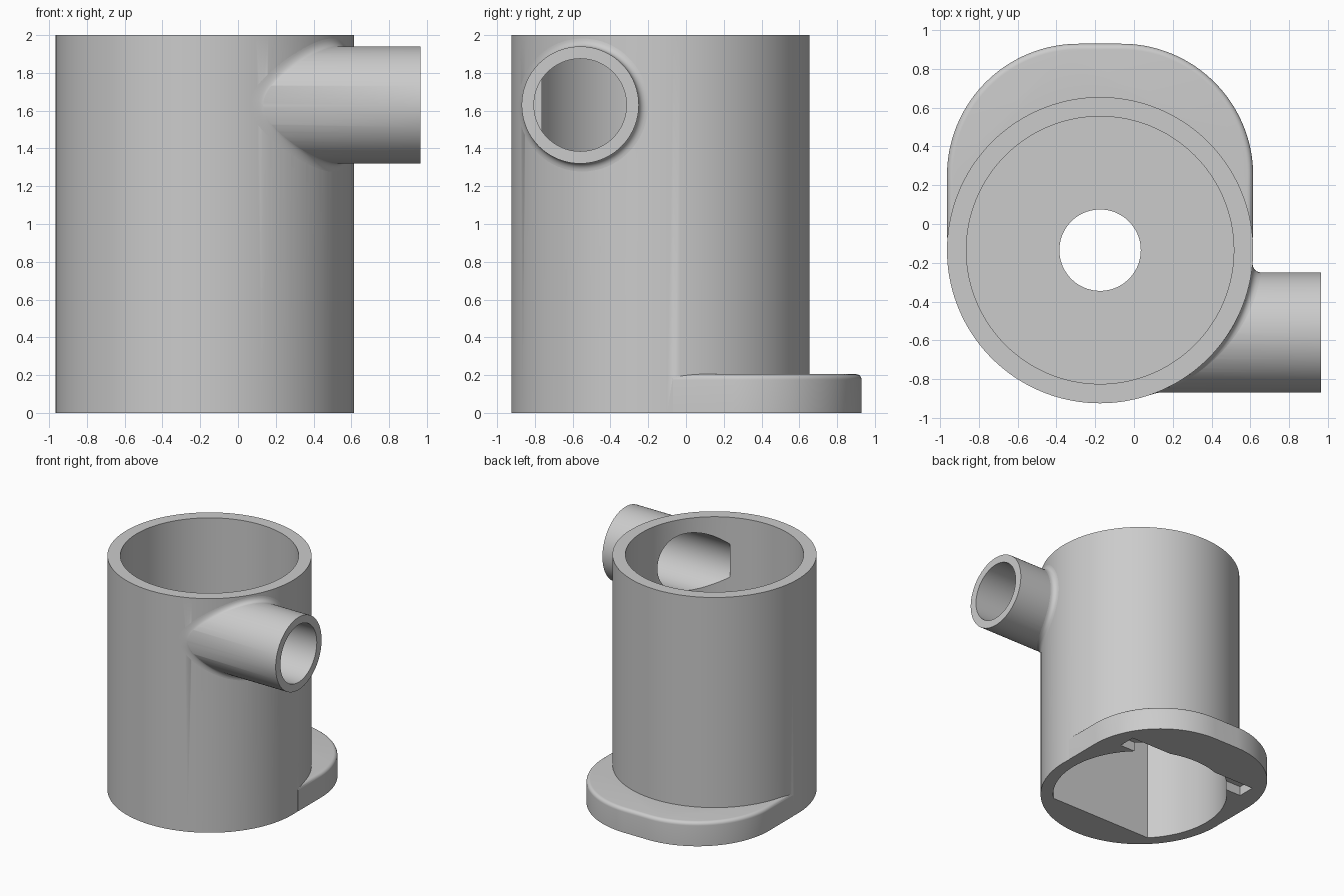
import bpy, bmesh
from math import sin, cos, pi, sqrt
from mathutils import Matrix, Vector

if "Cube" in bpy.data.objects:
    bpy.data.objects.remove(bpy.data.objects["Cube"])

# Main dimensions
CX, CY = -0.175, -0.135          # axis of the tank
R_OUT, R_IN = 0.79, 0.69
FLOOR_TOP, FLOOR_BOTTOM = 1.1, 1.0
PIPE_Y, PIPE_Z, PIPE_R, PIPE_BORE = -0.56, 1.63, 0.31, 0.245
PIPE_START, PIPE_END = 0.115, 0.965

grey = bpy.data.materials.new("plain_grey")
grey.use_nodes = True
grey.diffuse_color = (0.6, 0.6, 0.6, 1)
grey.node_tree.nodes["Principled BSDF"].inputs["Base Color"].default_value = (0.6, 0.6, 0.6, 1)


def finish(name, bm):
    mesh = bpy.data.meshes.new(name)
    bm.to_mesh(mesh)
    bm.free()
    mesh.materials.append(grey)
    obj = bpy.data.objects.new(name, mesh)
    bpy.context.scene.collection.objects.link(obj)
    return obj


def loft(name, rings):
    """Closed solid through rings of equal point count."""
    bm = bmesh.new()
    loops = [[bm.verts.new(p) for p in ring] for ring in rings]
    n = len(loops[0])
    for a, b in zip(loops, loops[1:]):
        for i in range(n):
            j = (i + 1) % n
            bm.faces.new((a[i], a[j], b[j], b[i]))
    bm.faces.new(loops[0][::-1])
    bm.faces.new(loops[-1])
    bmesh.ops.recalc_face_normals(bm, faces=bm.faces)
    return finish(name, bm)


def prism(name, outline, z0, z1):
    return loft(name, [[(x, y, z) for x, y in outline] for z in (z0, z1)])


def circle(r, n=144):
    return [(CX + r * cos(2 * pi * i / n), CY + r * sin(2 * pi * i / n)) for i in range(n)]


def pipe_rod(name, r, x0, x1):
    bm = bmesh.new()
    mat = Matrix.Translation(((x0 + x1) / 2, PIPE_Y, PIPE_Z)) @ Matrix.Rotation(pi / 2, 4, "Y")
    bmesh.ops.create_cone(bm, cap_ends=True, segments=96, radius1=r, radius2=r,
                          depth=x1 - x0, matrix=mat)
    return finish(name, bm)


def activate(obj):
    bpy.ops.object.select_all(action="DESELECT")
    obj.select_set(True)
    bpy.context.view_layer.objects.active = obj


def combine(base, other, operation):
    activate(base)
    mod = base.modifiers.new(operation, "BOOLEAN")
    mod.operation, mod.object, mod.solver = operation, other, "EXACT"
    bpy.ops.object.modifier_apply(modifier=mod.name)
    bpy.data.objects.remove(other)


def flange_outline(inset):
    """Tongue with two big rounded corners at the back."""
    rad, half, back, front = 0.68, 0.79, 0.93, -0.07
    pts = [(CX + half - inset, front)]
    for side, start in ((1, 0), (-1, pi / 2)):
        for i in range(37):
            t = start + i * pi / 72
            pts.append((CX + side * (half - rad) + (rad - inset) * cos(t),
                        back - rad + (rad - inset) * sin(t)))
    pts.append((CX - half + inset, front))
    return pts


# Tank body with the base flange and side pipe merged in
tank = prism("tank_body", circle(R_OUT), 0, 2)
soft = 0.03
levels = [(0, 0)]
for i in range(7):
    t = i * pi / 12
    levels.append((0.205 - soft + soft * sin(t), soft * (1 - cos(t))))
flange = loft("base_flange", [[(x, y, z) for x, y in flange_outline(d)] for z, d in levels])
combine(tank, flange, "UNION")
combine(tank, pipe_rod("side_pipe", PIPE_R, PIPE_START, PIPE_END), "UNION")

# Upper chamber, floor hole, lower chamber with a flat front wall, pipe bore
combine(tank, prism("upper_chamber", circle(R_IN), FLOOR_TOP, 2.2), "DIFFERENCE")
flat = [(x, y) for x, y in circle(R_IN) if y > CY - 0.49]
combine(tank, prism("lower_chamber", flat, -0.2, FLOOR_BOTTOM), "DIFFERENCE")
combine(tank, prism("floor_hole", circle(0.21, 72), 0.8, 1.3), "DIFFERENCE")
combine(tank, pipe_rod("pipe_bore", PIPE_BORE, PIPE_START, 1.2), "DIFFERENCE")

# Slot across the back of the bottom opening
slot = [(CX + x, CY + y) for x, y in ((-0.62, 0.5), (0.62, 0.5), (0.62, 0.65), (-0.62, 0.65))]
combine(tank, prism("bottom_slot", slot, -0.1, 0.08), "DIFFERENCE")

# Concave fillet where the pipe meets the tank
bm = bmesh.new()
steps, count = 6, 96


def wall_x(y):
    return CX + sqrt(max(R_OUT ** 2 - (y - CY) ** 2, 0))


rings = []
for k in range(steps + 1):
    u = k / steps * pi / 2
    ring = []
    for i in range(count):
        t = 2 * pi * i / count
        w = 0.05 * (wall_x(PIPE_Y + PIPE_R * cos(t)) - CX) / R_OUT
        r = PIPE_R + w * (1 - cos(u))
        y = PIPE_Y + r * cos(t)
        ring.append(bm.verts.new((wall_x(y) + w * (1 - sin(u)), y, PIPE_Z + r * sin(t))))
    rings.append(ring)
for a, b in zip(rings, rings[1:]):
    for i in range(count):
        j = (i + 1) % count
        bm.faces.new((a[i], b[i], b[j], a[j]))
fillet = finish("pipe_fillet", bm)

for obj in (tank, fillet):
    activate(obj)
    bpy.ops.object.shade_smooth_by_angle(angle=pi / 6)
